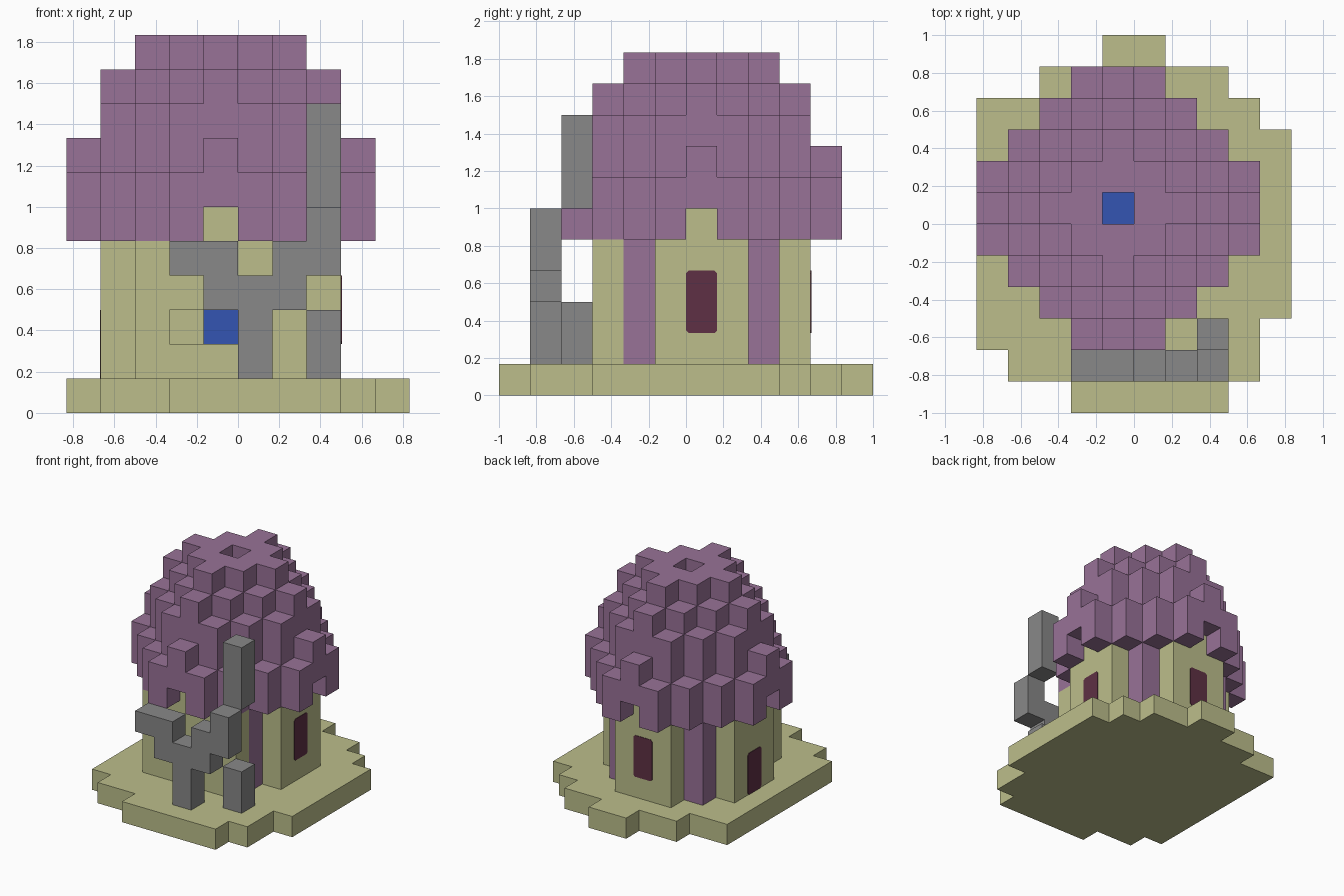
import bpy
import bmesh
from mathutils import Vector, Matrix
from math import pi

U = 1 / 6          # edge length of one block
CX, CY = -1, 0     # block at the centre of the house

cube = bpy.data.objects.get("Cube")
if cube:
    bpy.data.objects.remove(cube)


def material(name, rgb):
    mat = bpy.data.materials.new(name)
    mat.use_nodes = True
    mat.diffuse_color = (*rgb, 1)
    mat.node_tree.nodes["Principled BSDF"].inputs["Base Color"].default_value = (*rgb, 1)
    return mat


SAND = material("sand", (0.503, 0.515, 0.258))
PURPLE = material("purple", (0.314, 0.168, 0.309))
GREY = material("grey", (0.246, 0.246, 0.246))
BLUE = material("blue", (0.033, 0.091, 0.445))
MAROON = material("maroon", (0.112, 0.030, 0.058))


def finish(name, bm, mat):
    mesh = bpy.data.meshes.new(name)
    bm.to_mesh(mesh)
    bm.free()
    mesh.materials.append(mat)
    obj = bpy.data.objects.new(name, mesh)
    bpy.context.collection.objects.link(obj)
    return obj


def blocks(name, cells, mat):
    """Outer skin of a set of unit blocks."""
    cells = set(cells)
    bm = bmesh.new()
    for cell in cells:
        for axis in range(3):
            for side in (0, 1):
                near = list(cell)
                near[axis] += 2 * side - 1
                if tuple(near) in cells:
                    continue
                a, b = (axis + 1) % 3, (axis + 2) % 3
                ring = []
                for da, db in ((0, 0), (1, 0), (1, 1), (0, 1)):
                    p = Vector(cell)
                    p[axis] += side
                    p[a] += da
                    p[b] += db
                    ring.append(bm.verts.new(p * U))
                bm.faces.new(ring if side else ring[::-1])
    bmesh.ops.remove_doubles(bm, verts=bm.verts, dist=0.001)
    return finish(name, bm, mat)


def house(cells):
    """Move cells from house-centred to world block coordinates."""
    return [(x + CX, y + CY, z) for x, y, z in cells]


def panel(name, turn, distance, bottom):
    """Thin opening plate with clipped corners on a wall facing 'turn'."""
    w, h, c = U / 2, 2 * U, 0.014
    bm = bmesh.new()
    outline = [(-w + c, 0), (w - c, 0), (w, c), (w, h - c),
               (w - c, h), (-w + c, h), (-w, h - c), (-w, c)]
    face = bm.faces.new([bm.verts.new((x, 0, z)) for x, z in outline])
    out = bmesh.ops.extrude_face_region(bm, geom=[face])
    moved = [v for v in out["geom"] if isinstance(v, bmesh.types.BMVert)]
    bmesh.ops.translate(bm, verts=moved, vec=(0, -0.004, 0))
    bmesh.ops.recalc_face_normals(bm, faces=bm.faces)
    bm.transform(Matrix.Translation(((CX + 0.5) * U, (CY + 0.5) * U, bottom * U))
                 @ Matrix.Rotation(turn, 4, "Z")
                 @ Matrix.Translation((0, -distance * U, 0)))
    finish(name, bm, MAROON)


# Stepped ground slab: x range of each row, from front to back
rows = [(-2, 2), (-4, 3), (-5, 3)] + [(-5, 4)] * 6 + [(-5, 3), (-3, 2), (-1, 0)]
blocks("ground_slab",
       [(x, y - 6, 0) for y, (x0, x1) in enumerate(rows) for x in range(x0, x1 + 1)], SAND)

# House walls: wide front, three narrower sides, raised middle under the eaves
wall = set()
for z in range(1, 5):
    wall |= {(x, -3, z) for x in range(-2, 3)}
    for i in (-1, 0, 1):
        wall |= {(i, 3, z), (3, i, z), (-3, i, z)}
wall |= {(0, 3, 5), (0, -3, 5), (3, 0, 5), (-3, 0, 5)}
wall -= {(-1, -3, 2), (0, -3, 2)}            # front opening
blocks("walls", house(wall), SAND)

# Corner posts
blocks("corner_posts",
       house([(x, y, z) for x in (-2, 2) for y in (-2, 2) for z in range(1, 5)]), PURPLE)

# Pedestal and the blue block on it
blocks("pedestal", house([(0, 0, 1)]), SAND)
blocks("blue_block", house([(0, 0, 2)]), BLUE)

# Domed roof: rule on squared distance for each layer, open in the middle
layers = {
    5: lambda d: d <= 17 and d not in (9, 16),
    6: lambda d: d <= 17,
    7: lambda d: d <= 10 or d == 16,
    8: lambda d: d <= 10,
    9: lambda d: d <= 5 or d == 9,
    10: lambda d: d <= 4,
}
span = range(-4, 5)
blocks("domed_roof",
       house([(x, y, z) for z, inside in layers.items() for x in span for y in span
              if (x or y) and inside(x * x + y * y)]), PURPLE)

# Forked grey pipe in front of the house
fork = {0: (1, 2), -1: (3, 4), -2: (4,), 1: (3, 4), 2: (4, 5)}
pipe = [(x, -5, z) for x, heights in fork.items() for z in heights] + [(0, -5, 3)]
blocks("forked_pipe", pipe, GREY)
blocks("chimney", [(2, -4, z) for z in (6, 7, 8)], GREY)
blocks("short_post", [(2, -4, z) for z in (1, 2)], GREY)

# Windows and door
panel("side_window", pi / 2, 3.5, 2)
panel("back_window", pi, 3.5, 2)
panel("side_door", -pi / 2, 3.5, 1)
